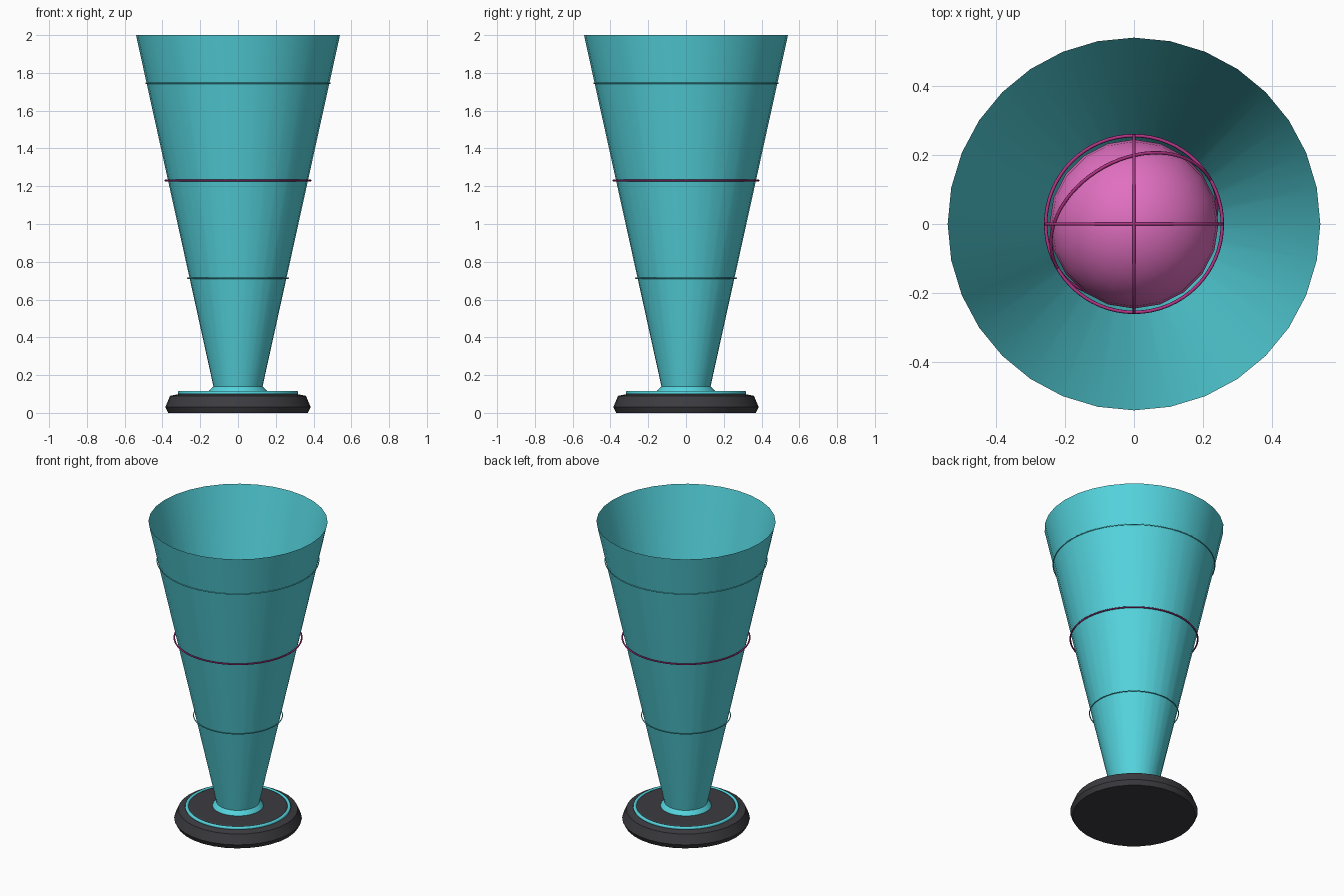
import bpy, math
from mathutils import Vector

if "Cube" in bpy.data.objects:
    bpy.data.objects.remove(bpy.data.objects["Cube"], do_unlink=True)


def material(name, rgb):
    mat = bpy.data.materials.new(name)
    mat.use_nodes = True
    mat.diffuse_color = (*rgb, 1)
    mat.node_tree.nodes["Principled BSDF"].inputs["Base Color"].default_value = (*rgb, 1)
    return mat


CYAN = material("cyan", (0.09, 0.66, 0.73))
PINK = material("pink", (0.75, 0.16, 0.53))
MAGENTA = material("magenta", (0.45, 0.035, 0.24))
CHARCOAL = material("charcoal", (0.045, 0.044, 0.051))


def finish(obj, name, mat, angle=40):
    obj.name = obj.data.name = name
    obj.data.materials.clear()
    obj.data.materials.append(mat)
    bpy.ops.object.select_all(action="DESELECT")
    obj.select_set(True)
    bpy.context.view_layer.objects.active = obj
    bpy.ops.object.shade_smooth_by_angle(angle=math.radians(angle))
    return obj


def lathe(name, profile, mat, sides=32, angle=25):
    """Revolve (radius, z) points about z; a radius of zero closes to a pole."""
    verts, rings, faces = [], [], []
    for r, z in profile:
        count = sides if r > 0 else 1
        ring = []
        for i in range(count):
            a = math.tau * i / sides
            ring.append(len(verts))
            verts.append((r * math.cos(a), r * math.sin(a), z))
        rings.append(ring)
    for low, high in zip(rings, rings[1:]):
        for i in range(sides):
            j = (i + 1) % sides
            quad = [low[i % len(low)], low[j % len(low)],
                    high[j % len(high)], high[i % len(high)]]
            faces.append(list(dict.fromkeys(quad)))
    mesh = bpy.data.meshes.new(name)
    mesh.from_pydata(verts, [], faces)
    obj = bpy.data.objects.new(name, mesh)
    bpy.context.collection.objects.link(obj)
    return finish(obj, name, mat, angle)


def hoop(name, radius, tube, z, mat, normal=(0, 0, 1)):
    turn = Vector((0, 0, 1)).rotation_difference(Vector(normal).normalized())
    bpy.ops.mesh.primitive_torus_add(
        major_radius=radius, minor_radius=tube, major_segments=64,
        minor_segments=8, location=(0, 0, z), rotation=turn.to_euler())
    return finish(bpy.context.object, name, mat, 60)


# Base plinth, its glowing rim and the collar under the beam
lathe("base", [(0, 0), (0.37, 0), (0.385, 0.03), (0.36, 0.09),
               (0.32, 0.098), (0.29, 0.115), (0, 0.115)], CHARCOAL)
hoop("base_rim", 0.308, 0.011, 0.106, CYAN)
lathe("collar", [(0.155, 0.113), (0.15, 0.122), (0.125, 0.145), (0, 0.145)], CYAN)

# Open flared beam
lathe("beam", [(0.13, 0.14), (0.54, 2.0)], CYAN)

# Bands around the beam
hoop("lower_band", 0.268, 0.003, 0.713, CYAN)
hoop("middle_band", 0.384, 0.005, 1.23, MAGENTA)
hoop("upper_band", 0.488, 0.003, 1.745, CYAN)

# Floating globe inside the beam
CENTRE = 1.23
bpy.ops.mesh.primitive_uv_sphere_add(segments=20, ring_count=14, radius=0.245,
                                     location=(0, 0, CENTRE))
finish(bpy.context.object, "globe", PINK)

# Hoops around the globe
orbits = {"equator": (0, 0, 1), "side": (1, 0, 0),
          "front": (0, 1, 0), "tilted": (0.34, -0.59, 0.73)}
for label, normal in orbits.items():
    hoop(label + "_orbit", 0.256, 0.005, CENTRE, MAGENTA, normal)
